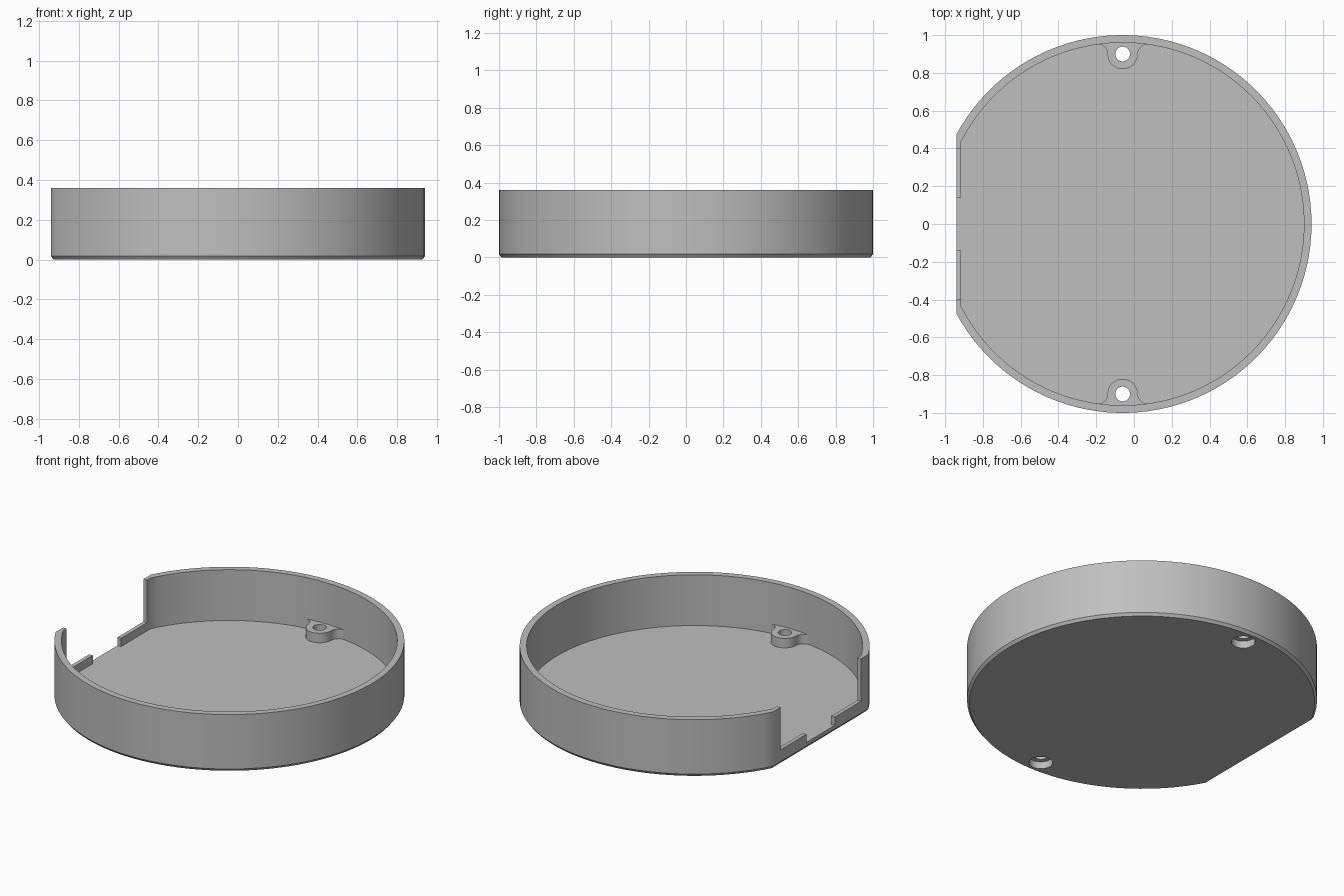
import bpy, bmesh, math

cube = bpy.data.objects.get("Cube")
if cube:
    bpy.data.objects.remove(cube, do_unlink=True)

CX = -0.06                        # centre of the round outline
R, WALL = 1.0, 0.04               # outer radius, round wall thickness
FLAT, FLAT_WALL = 0.88, 0.025     # flat side distance from centre, its thickness
HEIGHT, FLOOR, LOW = 0.36, 0.04, 0.092
CHAMFER = 0.013
BOSS_V, BOSS_R, FILLET, BOSS_TOP = 0.90, 0.08, 0.05, 0.10

grey = bpy.data.materials.new("plain grey")
grey.use_nodes = True
colour = (0.52, 0.52, 0.52, 1)
grey.diffuse_color = colour
grey.node_tree.nodes["Principled BSDF"].inputs["Base Color"].default_value = colour


def loft(name, layers):
    """Closed solid through outlines with equal point counts: [(points, z), ...]"""
    bm = bmesh.new()
    rings = [[bm.verts.new((x + CX, y, z)) for x, y in pts] for pts, z in layers]
    for low, high in zip(rings, rings[1:]):
        for i in range(len(low)):
            j = (i + 1) % len(low)
            bm.faces.new((low[i], low[j], high[j], high[i]))
    bm.faces.new(rings[0][::-1])
    bm.faces.new(rings[-1])
    bmesh.ops.recalc_face_normals(bm, faces=bm.faces)
    mesh = bpy.data.meshes.new(name)
    bm.to_mesh(mesh)
    bm.free()
    mesh.materials.append(grey)
    ob = bpy.data.objects.new(name, mesh)
    bpy.context.collection.objects.link(ob)
    return ob


def arc(cx, cy, r, a0, a1, n):
    return [(cx + r * math.cos(a0 + (a1 - a0) * i / n),
             cy + r * math.sin(a0 + (a1 - a0) * i / n)) for i in range(n + 1)]


def d_outline(r, flat):
    a = math.acos(-flat / r)
    return arc(0, 0, r, -a, a, 96)


def box(x0, x1, y):
    return [(x0, -y), (x1, -y), (x1, y), (x0, y)]


def combine(target, tool, operation):
    """Apply a boolean and discard the tool."""
    mod = target.modifiers.new("boolean", 'BOOLEAN')
    mod.operation, mod.object, mod.solver = operation, tool, 'EXACT'
    bpy.context.view_layer.objects.active = target
    bpy.ops.object.modifier_apply(modifier=mod.name)
    bpy.data.objects.remove(tool, do_unlink=True)


def boss_outline(side):
    """Round screw boss blended into the wall with concave fillets."""
    d, e = R - WALL - FILLET, BOSS_R + FILLET
    v = (d * d - e * e + BOSS_V ** 2) / (2 * BOSS_V)
    u = math.sqrt(d * d - v * v)
    phi = math.atan2(v, u)
    end = math.atan2(BOSS_V - v, -u) % (2 * math.pi)
    half = [(0.98 * math.cos(phi), 0.98 * math.sin(phi))]
    half += arc(u, v, FILLET, phi, end, 12)
    half += arc(0, BOSS_V, BOSS_R, end - math.pi, -math.pi / 2, 16)[1:]
    full = half + [(-x, y) for x, y in half[-2::-1]]
    return [(x, side * y) for x, y in full]


# Round tray with one flat side and a chamfered bottom edge
tray = loft("tray", [
    (d_outline(R - CHAMFER, FLAT - CHAMFER), 0),
    (d_outline(R, FLAT), CHAMFER + 0.004),
    (d_outline(R, FLAT), HEIGHT)])

# Hollow interior, wide notch in the flat wall, and narrow gap down to the floor
inner = d_outline(R - WALL, FLAT - FLAT_WALL)
combine(tray, loft("cavity_cutter", [(inner, FLOOR), (inner, 0.5)]), 'DIFFERENCE')
for half_width, z in ((0.40, LOW), (0.14, FLOOR)):
    pts = box(-1.1, -0.80, half_width)
    combine(tray, loft("notch_cutter", [(pts, z), (pts, 0.5)]), 'DIFFERENCE')

# Screw bosses with through holes, counterbored from below
for side in (1, -1):
    pts = boss_outline(side)
    combine(tray, loft("boss", [(pts, 0.025), (pts, BOSS_TOP)]), 'UNION')
    for r, z0, z1 in ((0.068, -0.1, 0.045), (0.039, -0.1, 0.3)):
        ring = arc(0, side * BOSS_V, r, 0, 2 * math.pi, 32)[:-1]
        combine(tray, loft("hole_cutter", [(ring, z0), (ring, z1)]), 'DIFFERENCE')

# Smooth round walls, crisp edges
bpy.ops.object.select_all(action='DESELECT')
tray.select_set(True)
bpy.context.view_layer.objects.active = tray
bpy.ops.object.shade_smooth_by_angle(angle=math.radians(30))
